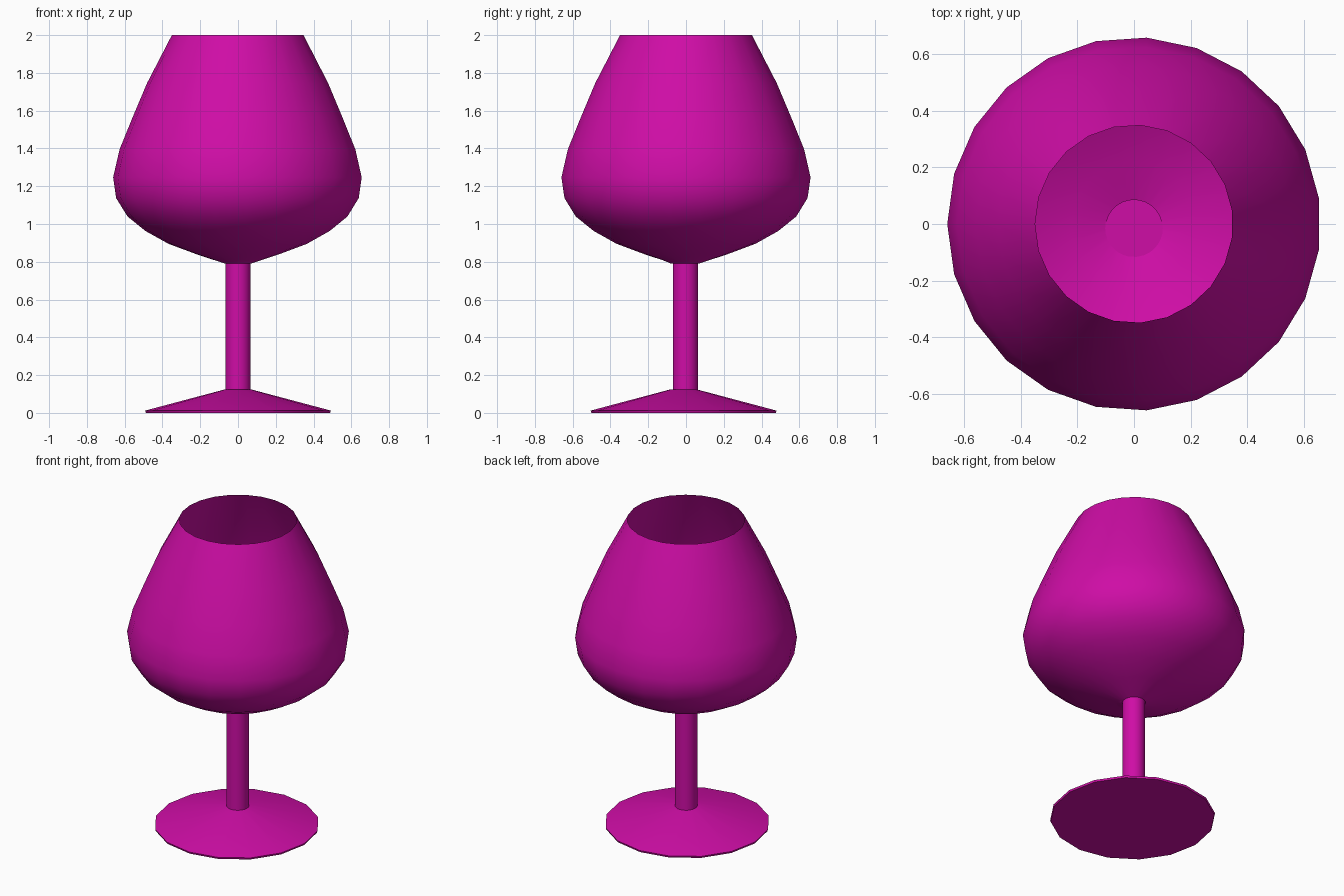
import bpy, bmesh
from math import pi, cos, sin, radians

if "Cube" in bpy.data.objects:
    bpy.data.objects.remove(bpy.data.objects["Cube"])

mat = bpy.data.materials.new("magenta")
mat.diffuse_color = (0.62, 0.004, 0.38, 1)
mat.use_nodes = True
mat.node_tree.nodes["Principled BSDF"].inputs["Base Color"].default_value = mat.diffuse_color


def lathe(name, profile, n, start=0.0, y=0.0, cap_bottom=False, cap_top=False):
    """Turn a (radius, z) profile, listed from bottom to top, into an n-sided surface."""
    bm = bmesh.new()
    rings = []
    for r, z in profile:
        angles = [start + 2 * pi * i / n for i in range(n)]
        rings.append([bm.verts.new((r * cos(a), y + r * sin(a), z)) for a in angles])
    for low, high in zip(rings, rings[1:]):
        for i in range(n):
            j = (i + 1) % n
            bm.faces.new((low[i], low[j], high[j], high[i]))
    if cap_bottom:
        bm.faces.new(rings[0][::-1])
    if cap_top:
        bm.faces.new(rings[-1])
    mesh = bpy.data.meshes.new(name)
    bm.to_mesh(mesh)
    bm.free()
    obj = bpy.data.objects.new(name, mesh)
    bpy.context.collection.objects.link(obj)
    mesh.materials.append(mat)
    bpy.ops.object.select_all(action='DESELECT')
    obj.select_set(True)
    bpy.context.view_layer.objects.active = obj
    bpy.ops.object.shade_smooth_by_angle(angle=radians(40))
    return obj


# Open thin-walled bowl, 23 sides with one corner on -x
lathe("bowl", [(0.068, 0.79), (0.22, 0.84), (0.368, 0.895), (0.49, 0.963),
               (0.585, 1.04), (0.645, 1.137), (0.661, 1.247), (0.627, 1.395),
               (0.56, 1.56), (0.482, 1.745), (0.35, 2.0)], 23, start=pi)

# Small round floor closing the bowl above the stem
lathe("bowl_floor", [(0.068, 0.792), (0.102, 0.806)], 32, y=-0.015, cap_top=True)

# Straight stem
lathe("stem", [(0.067, 0.12), (0.067, 0.80)], 24, y=-0.003)

# Shallow conical foot with a thin rim
lathe("foot", [(0.488, 0.0), (0.492, 0.012), (0.067, 0.125)], 16,
      y=-0.013, cap_bottom=True, cap_top=True)
